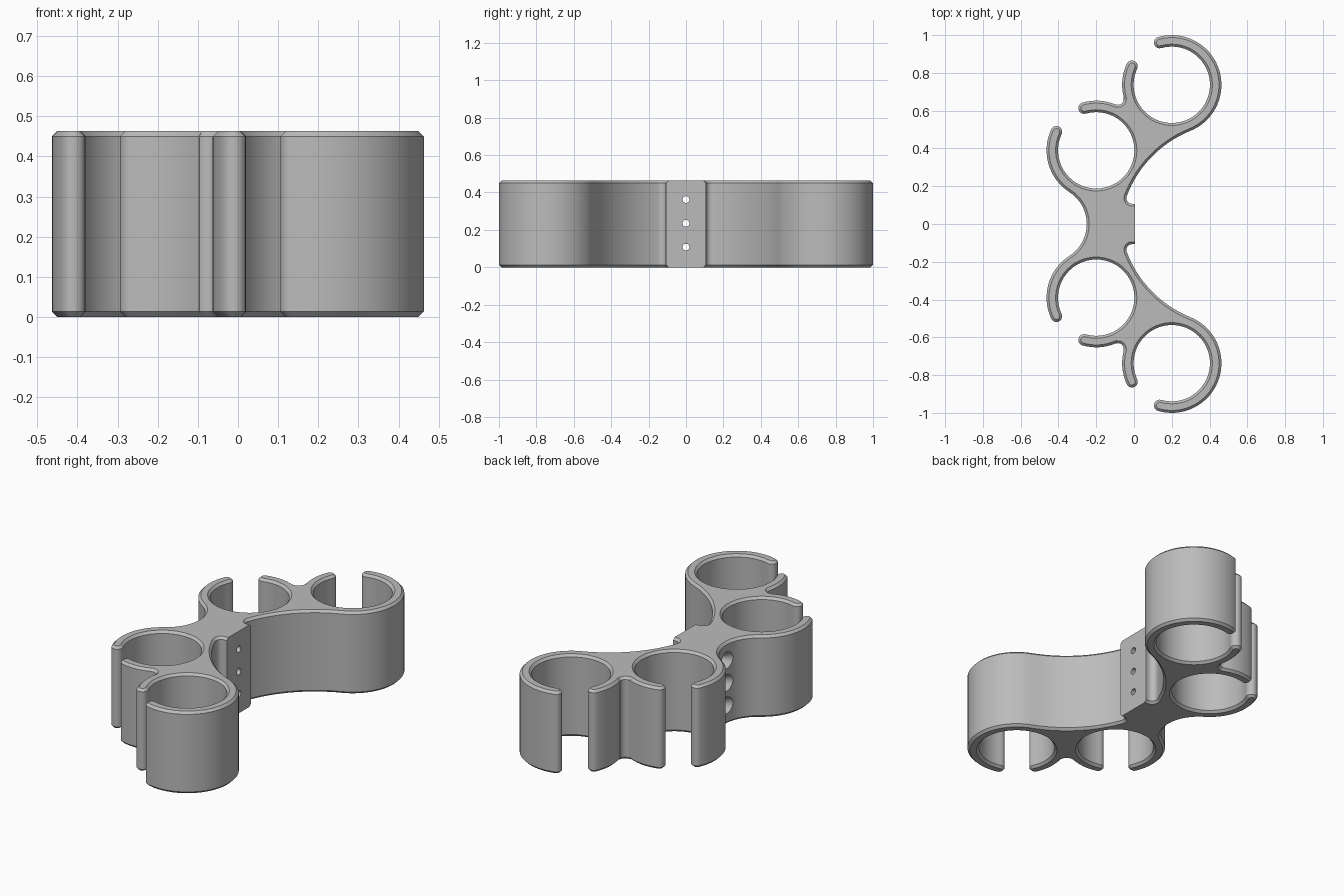
import bpy, bmesh
from math import sin, cos, asin, radians, degrees, atan2, sqrt, pi
from mathutils import Vector, Matrix

cube = bpy.data.objects.get("Cube")
if cube:
    bpy.data.objects.remove(cube, do_unlink=True)

HEIGHT, CHAMFER = 0.463, 0.013
R_OUT, R_IN = 0.263, 0.202
R_MID, R_TIP = (R_OUT + R_IN) / 2, (R_OUT - R_IN) / 2
FAR, NEAR = Vector((0.2, 0.737)), Vector((-0.2, 0.39))   # ring centres
GAP_A, GAP_B = 106, 155                                  # ring opening angles
PLATE_X, PLATE_Y = 0.005, 0.107


def polar(c, r, a):
    return Vector((c[0] + r * cos(radians(a)), c[1] + r * sin(radians(a))))


def arc(c, r, a0, a1, step=5):
    n = max(4, round(abs(a1 - a0) / step))
    return [polar(c, r, a0 + (a1 - a0) * i / n) for i in range(n + 1)]


def heading(p, q):
    return degrees(atan2(q[1] - p[1], q[0] - p[0])) % 360


def clip_ring(c, start, end):
    """Outer wall, rounded tip, inner wall, rounded tip, outer wall."""
    return (arc(c, R_OUT, start, GAP_A)
            + arc(polar(c, R_MID, GAP_A), R_TIP, GAP_A, GAP_A + 180, 20)
            + arc(c, R_IN, GAP_A, GAP_B - 360)
            + arc(polar(c, R_MID, GAP_B), R_TIP, GAP_B + 180, GAP_B + 360, 20)
            + arc(c, R_OUT, GAP_B, end))


# Fillet in the valley between the two touching rings
fillet_r = 0.03
axis = (FAR - NEAR).normalized()
valley = (FAR + NEAR) / 2 + Vector((-axis.y, axis.x)) * sqrt((R_OUT + fillet_r) ** 2 - R_OUT ** 2)

# Large concave web sweeping from the plate to the far ring
web_r, web_a = 0.6, -68
web = polar(FAR, R_OUT + web_r, web_a)

# Small fillet blending the web into the plate
notch_r = 0.03
notch_a = 180 - degrees(asin((PLATE_Y + notch_r - web.y) / (web_r - notch_r)))
notch = polar(web, web_r - notch_r, notch_a)

# Concave waist on the open side
waist_r = 0.2
waist = Vector((-0.45, 0))

half = [Vector((PLATE_X, PLATE_Y))]
half += arc(notch, notch_r, 270, notch_a, 12)
half += arc(web, web_r, notch_a, web_a + 180, 3)
half += clip_ring(FAR, web_a, heading(FAR, valley))
half += arc(valley, fillet_r, heading(valley, FAR), heading(valley, NEAR) - 360, 12)
half += clip_ring(NEAR, heading(NEAR, valley), heading(NEAR, waist))
half += arc(waist, waist_r, heading(waist, NEAR), 0)

# Mirror the half outline and drop coincident points
outline = []
for p in half + [Vector((p.x, -p.y)) for p in reversed(half)]:
    if not outline or (p - outline[-1]).length > 0.0005:
        outline.append(p)

# Extrude the outline into the holder body
bm = bmesh.new()
base = bm.faces.new([bm.verts.new((p.x, p.y, 0)) for p in outline])
top = bmesh.ops.extrude_face_region(bm, geom=[base], use_keep_orig=True)
bmesh.ops.translate(bm, vec=(0, 0, HEIGHT),
                    verts=[v for v in top["geom"] if isinstance(v, bmesh.types.BMVert)])
bmesh.ops.recalc_face_normals(bm, faces=bm.faces)

# Chamfer both rims, leaving the mounting face square
rims = [e for e in bm.edges
        if abs(e.verts[0].co.z - e.verts[1].co.z) < 1e-5
        and not all(abs(v.co.x - PLATE_X) < 1e-4 and abs(v.co.y) < 0.12 for v in e.verts)]
bmesh.ops.bevel(bm, geom=rims, offset=CHAMFER, segments=1, affect='EDGES', clamp_overlap=False)
bmesh.ops.recalc_face_normals(bm, faces=bm.faces)
mesh = bpy.data.meshes.new("clip_holder")
bm.to_mesh(mesh)
bm.free()
holder = bpy.data.objects.new("clip_holder", mesh)
bpy.context.collection.objects.link(holder)

grey = bpy.data.materials.new("plain grey")
grey.use_nodes = True
colour = (0.5, 0.5, 0.5, 1)
grey.diffuse_color = colour
grey.node_tree.nodes["Principled BSDF"].inputs["Base Color"].default_value = colour
mesh.materials.append(grey)


def drill(name, r0, r1, x0, x1, z):
    """Cut a round, optionally tapered, hole along x through the holder."""
    cm = bpy.data.meshes.new(name)
    cb = bmesh.new()
    place = Matrix.Translation(((x0 + x1) / 2, 0, z)) @ Matrix.Rotation(pi / 2, 4, 'Y')
    bmesh.ops.create_cone(cb, cap_ends=True, segments=32, radius1=r0, radius2=r1,
                          depth=x1 - x0, matrix=place)
    cb.to_mesh(cm)
    cb.free()
    cm.materials.append(grey)
    cutter = bpy.data.objects.new(name, cm)
    cutter.hide_render = True
    bpy.context.collection.objects.link(cutter)
    mod = holder.modifiers.new(name, 'BOOLEAN')
    mod.operation, mod.solver, mod.object = 'DIFFERENCE', 'EXACT', cutter
    bpy.ops.object.modifier_apply(modifier=mod.name)
    bpy.data.objects.remove(cutter, do_unlink=True)


bpy.ops.object.select_all(action='DESELECT')
holder.select_set(True)
bpy.context.view_layer.objects.active = holder

# Three screw holes, countersunk for the heads
for z in (0.108, 0.235, 0.362):
    drill("screw_hole", 0.018, 0.018, -0.4, 0.1, z)
    drill("countersink", 0.062, 0.018, -0.275, -0.2, z)

bpy.ops.object.shade_smooth_by_angle(angle=radians(30))
